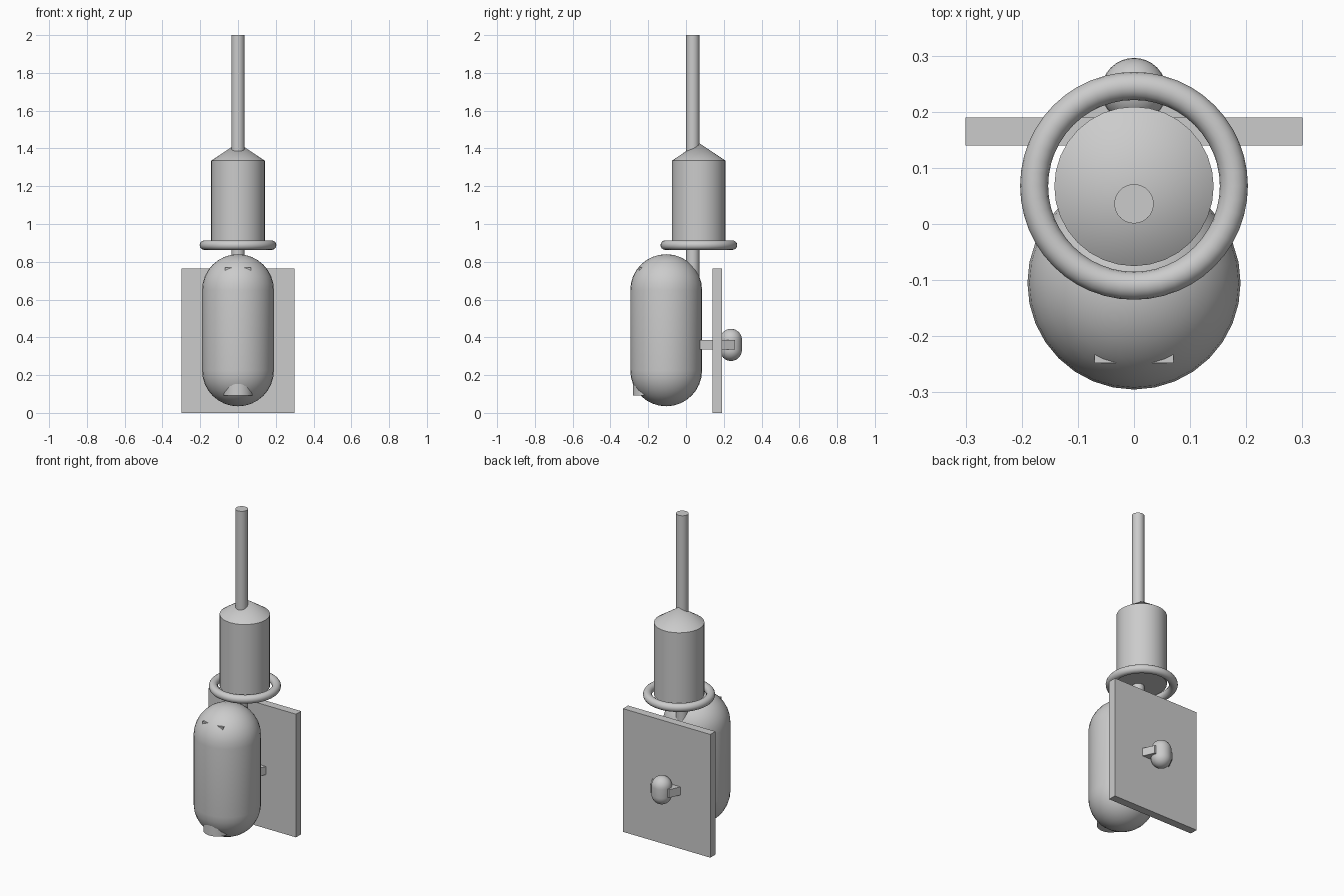
import bpy
import math

cube = bpy.data.objects.get("Cube")
if cube:
    bpy.data.objects.remove(cube, do_unlink=True)

GREY = (0.6, 0.6, 0.6, 1.0)
grey = bpy.data.materials.new("plain_grey")
grey.use_nodes = True
grey.diffuse_color = GREY
next(n for n in grey.node_tree.nodes if n.type == 'BSDF_PRINCIPLED').inputs["Base Color"].default_value = GREY


def finish(obj, name, smooth=True):
    obj.name = name
    obj.data.materials.clear()
    obj.data.materials.append(grey)
    if smooth:
        bpy.ops.object.select_all(action='DESELECT')
        obj.select_set(True)
        bpy.context.view_layer.objects.active = obj
        bpy.ops.object.shade_smooth_by_angle(angle=math.radians(30))
    return obj


def from_data(name, verts, faces, smooth=True):
    mesh = bpy.data.meshes.new(name)
    mesh.from_pydata(verts, [], faces)
    obj = bpy.data.objects.new(name, mesh)
    bpy.context.collection.objects.link(obj)
    return finish(obj, name, smooth)


def lathe(name, y, profile, sides=32):
    """Revolve (radius, z) points about a vertical axis; radius 0 makes a pole."""
    verts, faces, rings = [], [], []
    for r, z in profile:
        count = sides if r > 1e-5 else 1
        rings.append([len(verts) + i for i in range(count)])
        for i in range(count):
            a = math.tau * i / sides
            verts.append((r * math.cos(a), y + r * math.sin(a), z))
    for low, high in zip(rings, rings[1:]):
        for i in range(sides):
            j = (i + 1) % sides
            if len(low) == 1:
                faces.append((low[0], high[j], high[i]))
            elif len(high) == 1:
                faces.append((low[i], low[j], high[0]))
            else:
                faces.append((low[i], low[j], high[j], high[i]))
    return from_data(name, verts, faces)


def capsule(name, y, radius, bottom, top, steps=8):
    angles = [math.pi / 2 * i / steps for i in range(steps + 1)]
    lower = [(radius * math.sin(a), bottom + radius * (1 - math.cos(a))) for a in angles]
    upper = [(radius * math.cos(a), top - radius * (1 - math.sin(a))) for a in angles]
    return lathe(name, y, lower + upper)


def box(name, low, high):
    centre = [(a + b) / 2 for a, b in zip(low, high)]
    bpy.ops.mesh.primitive_cube_add(size=1, location=centre)
    obj = bpy.context.object
    for v in obj.data.vertices:
        v.co = [c * (b - a) for c, a, b in zip(v.co, low, high)]
    return finish(obj, name, smooth=False)


# Rounded body and the upright rod
capsule("body", -0.105, 0.19, 0.035, 0.84)
lathe("rod", 0.036, [(0, 0.7), (0.035, 0.7), (0.035, 2.0), (0, 2.0)])

# Upper canister with its conical top and the loose ring below
lathe("canister", 0.067, [(0, 0.89), (0.142, 0.89), (0.142, 1.335), (0, 1.43)])
bpy.ops.mesh.primitive_torus_add(location=(0, 0.068, 0.888), major_radius=0.178,
                                 minor_radius=0.025, major_segments=48, minor_segments=16)
finish(bpy.context.object, "ring")

# Round foot poking from the lower front of the body
lathe("foot", -0.203, [(0, 0.092), (0.078, 0.092), (0.078, 0.22), (0, 0.22)])

# Eyes: small blocks whose corners break the surface
for side, label in ((1, "left"), (-1, "right")):
    xs = sorted((side * 0.03, side * 0.07))
    box(label + "_eye", (xs[0], -0.248, 0.73), (xs[1], -0.2, 0.77))

# Back plate
box("back_plate", (-0.3, 0.14, 0.0), (0.3, 0.19, 0.765))

# Six-sided bracket passing through the plate
outline = [(-0.107, 0.167), (-0.065, 0.075), (0.065, 0.075),
           (0.107, 0.167), (0.065, 0.259), (-0.065, 0.259)]
n = len(outline)
verts = [(x, y, z) for z in (0.335, 0.385) for x, y in outline]
sides = [(i, (i + 1) % n, (i + 1) % n + n, i + n) for i in range(n)]
from_data("bracket", verts, sides + [tuple(reversed(range(n))), tuple(range(n, 2 * n))], smooth=False)

# Rounded knob on the bracket
capsule("knob", 0.238, 0.058, 0.275, 0.445)
